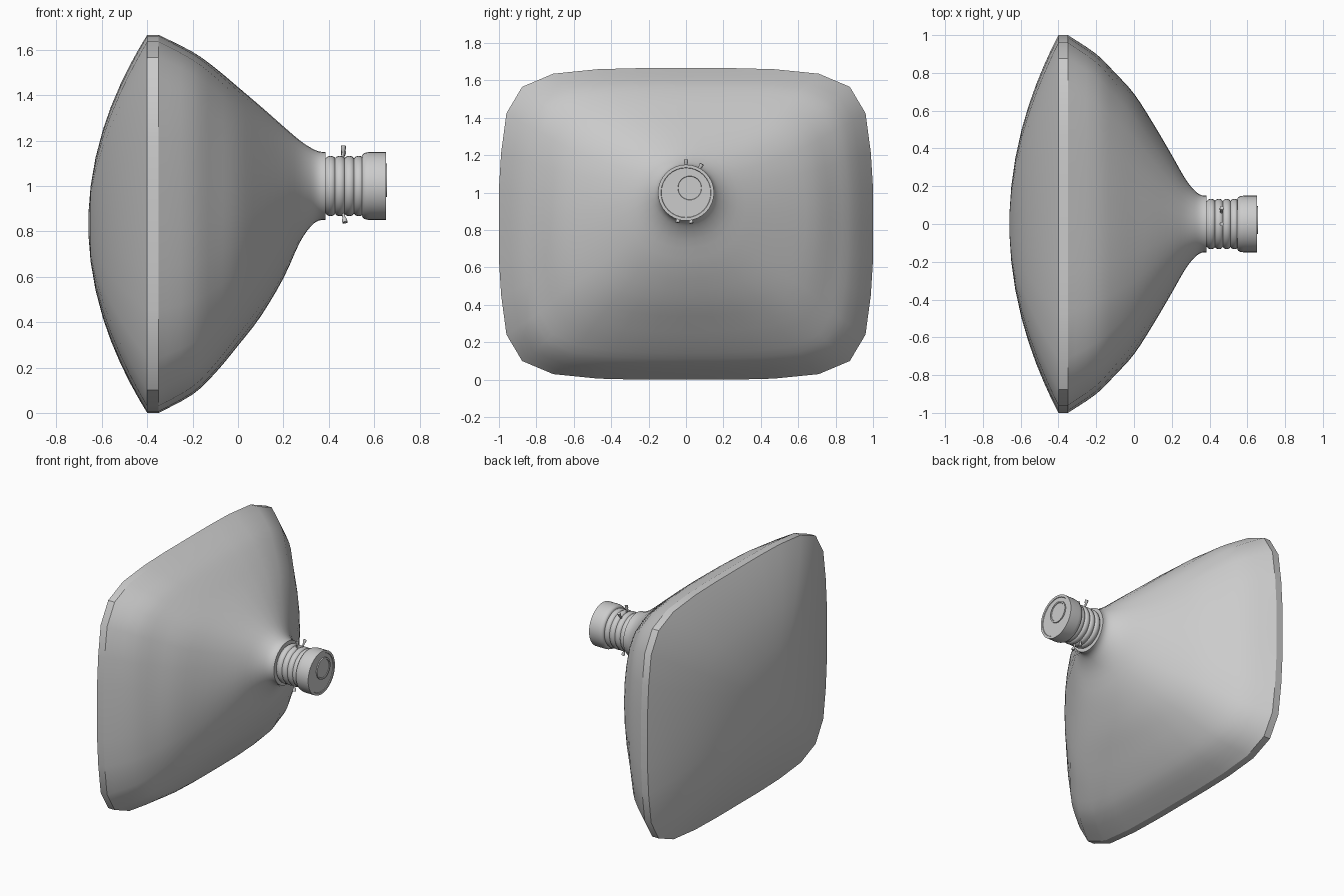
import bpy, bmesh, math
from mathutils import Vector

if "Cube" in bpy.data.objects:
    bpy.data.objects.remove(bpy.data.objects["Cube"])

# One quarter of the rounded-rectangle rim outline, matched to 32 circle steps
Q = [(0, 1), (.24, 1), (.47, .993), (.71, .964), (.876, .88),
     (.96, .71), (.988, .46), (1, .23)]
HALF = Q + [(1, 0)] + [(a, -b) for a, b in Q[:0:-1]]
RECT = HALF + [(-a, -b) for a, b in HALF]
N = 32


def finish(name, bm, angle):
    bmesh.ops.recalc_face_normals(bm, faces=bm.faces[:])
    me = bpy.data.meshes.new(name)
    bm.to_mesh(me)
    bm.free()
    ob = bpy.data.objects.new(name, me)
    bpy.context.collection.objects.link(ob)
    bpy.ops.object.select_all(action='DESELECT')
    ob.select_set(True)
    bpy.context.view_layer.objects.active = ob
    bpy.ops.object.shade_smooth_by_angle(angle=math.radians(angle))
    return ob


def skin(bm, p, q):
    n = len(p)
    for i in range(n):
        j = (i + 1) % n
        bm.faces.new((p[i], p[j], q[j], q[i]))


def loft(name, rings, cy=0.0, caps=(True, True), angle=35):
    """Skin rings (x, centre z, half width, half height, squareness) along x."""
    bm = bmesh.new()
    loops = []
    for x, cz, ry, rz, w in rings:
        row = []
        for i in range(N):
            t = 2 * math.pi * i / N
            a = math.sin(t) * (1 - w) + RECT[i][0] * w
            b = math.cos(t) * (1 - w) + RECT[i][1] * w
            row.append(bm.verts.new((x, cy + ry * a, cz + rz * b)))
        loops.append(row)
    for p, q in zip(loops, loops[1:]):
        skin(bm, p, q)
    if caps[0]:
        bm.faces.new(loops[0])
    if caps[1]:
        bm.faces.new(loops[-1])
    return finish(name, bm, angle)


def spline(keys, steps):
    """Catmull-Rom through the key sections for a smooth bell shape."""
    out = []
    k = [keys[0]] + keys + [keys[-1]]
    for a, b, c, d in zip(k, k[1:], k[2:], k[3:]):
        for s in range(steps):
            t = s / steps
            out.append(tuple(.5 * (2 * q + (r - p) * t + (2 * p - 5 * q + 4 * r - u) * t * t
                                   + (3 * q - p - 3 * r + u) * t ** 3)
                             for p, q, r, u in zip(a, b, c, d)))
    return out + [keys[-1]]


# Domed screen
CZ, HZ = .833, .833
loft("screen", [(-.66 + .26 * s * s, CZ, s, HZ * s, .35 + .65 * s)
                for s in (.06, .2, .35, .5, .62, .74, .84, .91, .96, .985, 1)],
     caps=(True, False))

# Straight rim band
loft("rim_band", [(-.40, CZ, 1, HZ, 1), (-.35, CZ, 1, HZ, 1)], caps=(False, False))

# Bell-shaped funnel, rectangle morphing to circle
loft("funnel", spline([
    (-.35, .833, 1, .833, 1), (-.2, .836, .9, .755, .93), (-.1, .848, .80, .672, .82),
    (0, .866, .69, .57, .66), (.1, .888, .535, .463, .45), (.2, .928, .365, .335, .22),
    (.27, .975, .242, .228, .07), (.32, .995, .178, .174, 0), (.355, 1, .153, .153, 0),
    (.385, 1, .15, .15, 0)], 3), caps=(False, True), angle=50)

# Ribbed neck
ribs = [(.38, 1, .122, .122, 0)]
for r in range(4):
    for s in range(9):
        rad = .122 + (.011 * math.sin(math.pi * s / 8) ** .6 if 0 < s < 8 else 0)
        if s or not r:
            ribs.append((.387 + .0415 * (r + s / 8), 1, rad, rad, 0))
loft("ribbed_neck", ribs, angle=50)

# End cap with a rounded shoulder and a raised lip
CAP = [(.545, .12), (.548, .137), (.553, .143), (.565, .148), (.58, .15),
       (.652, .15), (.652, .134), (.648, .132)]
loft("end_cap", [(x, 1, r, r, 0) for x, r in CAP])

# Off-centre contact disc on the cap
DISC = [(.64, .074), (.656, .074), (.656, .064), (.652, .062)]
loft("contact_disc", [(x, 1.025, r, r, 0) for x, r in DISC], cy=.02)


# Small flared pins round the neck: angle from top, tip radius, lean along x
def pin(name, deg, tip, lean):
    t = math.radians(deg)
    base = Vector((.461, .115 * math.sin(t), 1 + .115 * math.cos(t)))
    end = Vector((.465 + lean, tip * math.sin(t), 1 + tip * math.cos(t)))
    d = end - base
    bm = bmesh.new()
    prev = None
    for f, r in ((0, .007), (.55, .006), (.75, .011), (1, .011)):
        row = [bm.verts.new((r * math.cos(a * math.pi / 6), r * math.sin(a * math.pi / 6),
                             f * d.length)) for a in range(12)]
        if prev:
            skin(bm, prev, row)
        else:
            bm.faces.new(row)
        prev = row
    bm.faces.new(prev)
    bm.transform(d.to_track_quat('Z', 'Y').to_matrix().to_4x4())
    bmesh.ops.translate(bm, verts=bm.verts[:], vec=base)
    finish(name, bm, 30)


for i, (deg, tip, lean) in enumerate(((0, .178, 0), (29, .176, 0),
                                      (170, .166, .007), (196, .166, .007))):
    pin(f"neck_pin_{i + 1}", deg, tip, lean)
